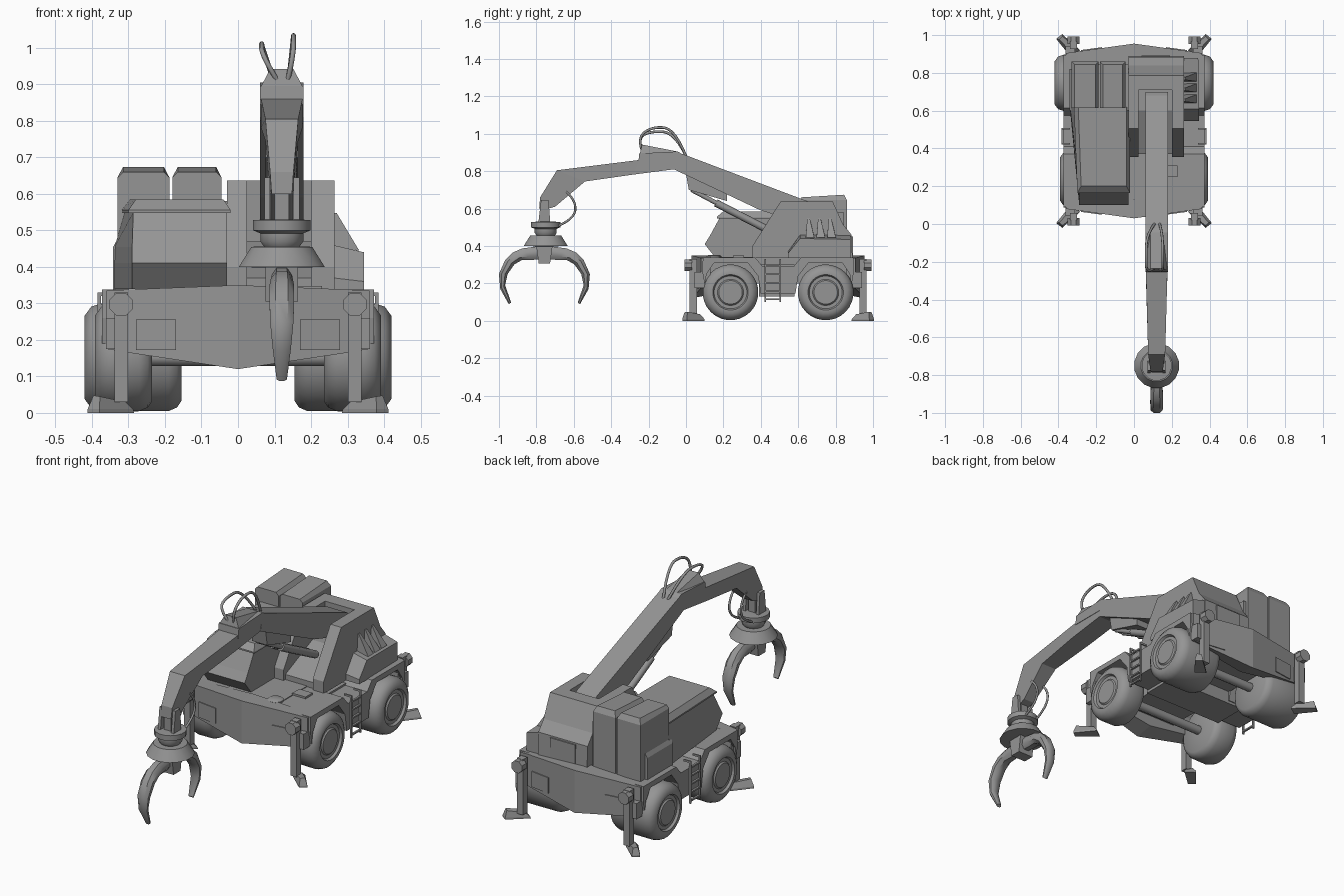
import bpy
import bmesh
import math

default_cube = bpy.data.objects.get("Cube")
if default_cube:
    bpy.data.objects.remove(default_cube, do_unlink=True)

paint = bpy.data.materials.new("machine grey")
paint.use_nodes = True
grey = (.3, .3, .3, 1)
paint.diffuse_color = grey
paint.node_tree.nodes["Principled BSDF"].inputs["Base Color"].default_value = grey

SIDES = (("left", 1), ("right", -1))
ENDS = (("front", False), ("rear", True))
MIDDLE = .985          # front and rear y values add up to this
ARM_X = .12            # centre line of the boom
GRAB_Y = -.757         # centre line of the grab
smooth_parts = []


def add_object(name, data):
    obj = bpy.data.objects.new(name, data)
    bpy.context.collection.objects.link(obj)
    data.materials.append(paint)
    return obj


def loft(name, rings):
    """Skin a row of closed rings with equal point counts."""
    bm = bmesh.new()
    rows = [[bm.verts.new(point) for point in ring] for ring in rings]
    count = len(rows[0])
    for row, following in zip(rows, rows[1:]):
        for i in range(count):
            j = (i + 1) % count
            bm.faces.new((row[i], row[j], following[j], following[i]))
    bm.faces.new(rows[0])
    bm.faces.new(rows[-1])
    bmesh.ops.recalc_face_normals(bm, faces=bm.faces)
    mesh = bpy.data.meshes.new(name)
    bm.to_mesh(mesh)
    bm.free()
    return add_object(name, mesh)


def prism(name, profile, x_start, x_end):
    """Extrude a (y, z) profile across x."""
    return loft(name, [[(x, y, z) for y, z in profile] for x in (x_start, x_end)])


def box(name, xs, ys, zs):
    (y0, y1), (z0, z1) = ys, zs
    return prism(name, [(y0, z0), (y1, z0), (y1, z1), (y0, z1)], *xs)


def lathe(name, profile, centre, axis, segments=24, direction=1):
    """Turn a (radius, height) profile around one axis."""
    rings = []
    for radius, height in profile:
        ring = []
        for i in range(segments):
            angle = math.tau * (i + .5) / segments
            local = [radius * math.cos(angle), radius * math.sin(angle)]
            local.insert("xyz".index(axis), height * direction)
            ring.append([c + p for c, p in zip(centre, local)])
        rings.append(ring)
    smooth_parts.append(loft(name, rings))


def wheel(name, side, y, inner, outer):
    """Tyre with rounded shoulders and a stepped rim on its outer face."""
    inside = [(.02, 0), (.12, 0), (.138, .012), (.148, .035)]
    outside = [(.149, .045), (.14, .018), (.115, 0), (.095, 0), (.088, .012),
               (.07, .012), (.063, .005), (.01, .005)]
    profile = [(r, inner + h) for r, h in inside] + [(r, outer - h) for r, h in outside]
    lathe(name, profile, (0, y, .152), "x", 28, side)


def tube(name, points, radius, kind="NURBS"):
    curve = bpy.data.curves.new(name, "CURVE")
    curve.dimensions = "3D"
    curve.bevel_depth = radius
    curve.bevel_resolution = 2
    curve.use_fill_caps = True
    spline = curve.splines.new(kind)
    spline.points.add(len(points) - 1)
    for target, point in zip(spline.points, points):
        target.co = (*point, 1)
    if kind == "NURBS":
        spline.order_u = 3
        spline.use_endpoint_u = True
        spline.resolution_u = 5
    return add_object(name, curve)


def place_y(y, rear):
    return MIDDLE - y if rear else y


def span_y(start, end, rear):
    return place_y(start, rear), place_y(end, rear)


def beam(name, stations, outline):
    """Loft a bar from (top y, top z, bottom y, bottom z, half width)."""
    return loft(name, [[(ARM_X + side * w, ty + (by - ty) * drop, tz + (bz - tz) * drop)
                        for side, drop in outline] for ty, tz, by, bz, w in stations])


SQUARE = [(-1, 0), (1, 0), (1, 1), (-1, 1)]
ROUNDED = [(-.5, 0), (.5, 0), (1, .3), (1, .7), (.5, 1), (-.5, 1), (-1, .7), (-1, .3)]

# Chassis: spine, cross block, and side bodies with wheel arches
box("chassis_spine", (-.155, .155), (.09, .9), (.2, .342))
box("chassis_cross_block", (-.24, .24), (.39, .58), (.13, .3))
half_arch = [(.40, .145), (.385, .24), (.33, .31), (.15, .31), (.11, .25), (.1, .19),
             (.088, .26), (.09, .338), (.37, .338), (.41, .29)]
arch_profile = half_arch + [(MIDDLE - y, z) for y, z in reversed(half_arch)]
for side, s in SIDES:
    prism(side + "_fender_body", arch_profile, s * .15, s * .372)

# Bumpers with a pointed middle, their plates, axles and wheels
for end, rear in ENDS:
    sections = []
    for x, nose, low, high in ((-.36, .08, .175, .335), (-.3, .072, .165, .338), (0, .03, .12, .35),
                               (.3, .072, .165, .338), (.36, .08, .175, .335)):
        near, far = span_y(nose, .13, rear)
        sections.append([(x, near, low), (x, near, high), (x, far, high), (x, far, low + .02)])
    loft(end + "_bumper", sections)
    axle_y = place_y(.238, rear)
    tube(end + "_axle", [(-.27, axle_y, .152), (.27, axle_y, .152)], .024, "POLY")
    for side, s in SIDES:
        label = end + "_" + side
        loft(label + "_lamp_panel", [[(s * x, place_y(y + shift, rear), z) for x, y, z in
             ((.17, .053, .172), (.28, .068, .172), (.28, .068, .256), (.17, .053, .256))]
             for shift in (-.004, .005)])
        inner, outer = (.155, .42) if rear else (.235, .392)
        wheel(label + "_wheel", s, axle_y, inner, outer)
        # Outriggers: post, bracket, round head and splayed foot
        box(label + "_outrigger_post", (s * .302, s * .338), span_y(.02, .058, rear), (.03, .33))
        box(label + "_outrigger_bracket", (s * .312, s * .362), span_y(.045, .1, rear), (.175, .26))
        lathe(label + "_outrigger_head", [(.034, 0), (.034, .04)],
              (s * .32, place_y(-.008, rear), .297), "y", 8, -1 if rear else 1)
        loft(label + "_outrigger_foot", [[(s * x, place_y(y, rear), z) for x, y, z in plan] for plan in (
            [(.285, .065, 0), (.335, .1, 0), (.412, .005, 0), (.38, -.02, 0)],
            [(.287, .063, .01), (.335, .098, .01), (.412, .005, .01), (.38, -.02, .01)],
            [(.308, .05, .03), (.332, .075, .035), (.396, .008, .048), (.378, -.008, .045)])])

# Ladders between the wheels
for side, s in SIDES:
    for number, y in enumerate((.425, .505)):
        box(f"{side}_ladder_rail_{number}", (s * .375, s * .385), (y - .004, y + .004), (.1, .33))
        box(f"{side}_ladder_hook_{number}", (s * .34, s * .385), (y - .004, y + .004), (.32, .33))
    for step in range(5):
        z = .11 + step * .045
        box(f"{side}_ladder_rung_{step}", (s * .373, s * .384), (.425, .505), (z, z + .008))

# Deck hatches
lathe("round_hatch", [(.04, 0), (.04, .008), (.03, .014)], (ARM_X, .15, .338), "z", 16)
box("square_hatch", (.15, .23), (.25, .31), (.335, .348))


# Cab with raked windscreen, flared outer wall and overhanging roof
def cab_ring(z, front, wide_front, wide_back, inner=-.03):
    return [(inner, front, z), (inner, .62, z), (wide_back, .62, z), (wide_front, front, z)]


loft("cab", [cab_ring(.34, .155, -.29, -.34), cab_ring(.41, .10, -.29, -.34),
             cab_ring(.455, .128, -.29, -.338), cab_ring(.55, .18, -.287, -.31)])
loft("cab_roof", [cab_ring(.548, .165, -.30, -.318, -.02), cab_ring(.556, .165, -.30, -.318, -.02),
                  cab_ring(.585, .2, -.28, -.295, -.04)])

# Engine cabinets with bevelled tops, and the lower side cover
for number, (x0, x1) in enumerate(((-.33, -.188), (-.18, -.045))):
    rings = []
    for z, rise, inset in ((.34, 0, 0), (.645, 0, 0), (.66, .014, .015)):
        xa, xb, ya, yb = x0 + inset, x1 - inset, .615, .86 - inset
        rings.append([(xa, ya, z), (xb, ya, z), (xb, yb, z + rise), (xa, yb, z + rise)])
    loft(f"engine_cabinet_{number}", rings)
box("engine_core", (-.2, -.03), (.6, .845), (.335, .58))
loft("engine_side_cover", [[(x, y, z) for x, z in ((-.3, .335), (-.342, .335), (-.342, .455), (-.3, .53))]
                           for y in (.6, .82)])

# Boom housing: two cheeks, a rear block and the slot floor
rear_edge = [(.785, .637), (.84, .515), (.885, .46), (.89, .335)]
cheek = [(.355, .335), (.355, .40), (.505, .637)] + rear_edge
prism("housing_right_cheek", cheek, -.03, .025)
prism("housing_left_cheek", cheek, .2, .265)
prism("housing_rear_block", [(.71, .335), (.71, .637)] + rear_edge, .025, .2)
prism("housing_slot_floor", [(.37, .335), (.37, .37), (.6, .47), (.72, .47), (.72, .335)], .025, .2)
box("rear_grille", (.04, .19), (.886, .893), (.35, .452))

# Side locker with three fins
loft("side_locker", [[(x, .545, z) for x, z in ((.26, .335), (.345, .335), (.345, .36), (.26, .37))],
                     [(x, .61, z) for x, z in ((.26, .335), (.345, .335), (.345, .44), (.26, .46))],
                     [(x, .88, z) for x, z in ((.26, .335), (.34, .335), (.34, .435), (.26, .458))]])
for number, y in enumerate((.66, .718, .775)):
    loft(f"locker_fin_{number}", [[(.26, side, .45), (.332, side, .445), (.27, tip, .548), (.26, tip, .548)]
                                  for side, tip in ((y - .02, y - .012), (y + .026, y + .002))])

# Boom, elbow and stick
prism("main_boom", [(.70, .60), (.68, .628), (0, .885), (-.045, .90), (-.065, .81),
                    (.4, .59), (.6, .53)], ARM_X - .06, ARM_X + .06)
beam("stick", [(-.04, .885, -.065, .81, .058), (-.25, .86, -.28, .782, .057),
               (-.69, .805, -.54, .745, .045), (-.78, .66, -.70, .61, .032),
               (-.785, .60, -.735, .60, .028)], SQUARE)
beam("elbow_cover", [(.0, .88, .0, .845, .06), (-.045, .905, -.045, .845, .06),
                     (-.25, .895, -.255, .845, .06)], SQUARE)
beam("elbow_crest", [(-.045, .905, -.045, .87, .032), (-.235, .942, -.248, .89, .032)],
     [(-1, 0), (1, 0), (1.85, 1), (-1.85, 1)])
prism("lift_bracket", [(.0, .785), (.015, .70), (.05, .69), (.22, .64), (.22, .68)], .075, .165)
for number, x in enumerate((.097, .143)):
    tube(f"lift_cylinder_{number}", [(x, .16, .63), (x, .46, .475)], .02, "POLY")
    tube(f"lift_rod_{number}", [(x, .03, .70), (x, .2, .61)], .012, "POLY")

# Hydraulic hoses
for number, (base, peak, top) in enumerate(((.108, .065, 1.015), (.136, .152, 1.038))):
    tube(f"elbow_hose_{number}", [(base, -.235, .91), (peak, -.26, .98), (peak, -.18, top),
                                  (peak, -.06, top - .01), (base, .0, .88)], .007)
for number, x in enumerate((.085, .155)):
    tube(f"grab_hose_{number}", [(x, -.64, .69), (x, -.585, .64), (x, -.60, .54),
                                 (x, -.70, .50)], .006)

# Rotator hanging from two link plates
for number, x in enumerate((.08, .16)):
    prism(f"link_plate_{number}", [(-.79, .52), (-.725, .52), (-.735, .645), (-.775, .645)],
          x - .008, x + .008)
box("link_core", (.1, .14), (-.775, -.735), (.5, .61))
lathe("rotator", [(.05, .53), (.08, .528), (.08, .5), (.06, .492), (.06, .47), (.05, .456),
                  (.085, .455), (.12, .40), (.05, .398)], (ARM_X, -.75, 0), "z", 16)

# Grab hub and two curved tines
beam("grab_hub", [(GRAB_Y - .045, .41, GRAB_Y - .03, .305, .045),
                  (GRAB_Y + .045, .41, GRAB_Y + .03, .305, .045)], SQUARE)
tine = [(.02, .40, .02, .33, .028), (.118, .387, .07, .325, .03), (.17, .365, .118, .326, .033),
        (.21, .325, .16, .302, .034), (.243, .25, .197, .25, .032), (.236, .17, .21, .19, .025),
        (.19, .088, .178, .098, .014)]
for name, sign in (("front_tine", -1), ("rear_tine", 1)):
    smooth_parts.append(beam(name, [(GRAB_Y + sign * ty, tz, GRAB_Y + sign * by, bz, w)
                                    for ty, tz, by, bz, w in tine], ROUNDED))

# Smooth the turned parts and the tines
bpy.ops.object.select_all(action="DESELECT")
for part in smooth_parts:
    part.select_set(True)
bpy.context.view_layer.objects.active = smooth_parts[0]
bpy.ops.object.shade_smooth_by_angle(angle=math.radians(40))
